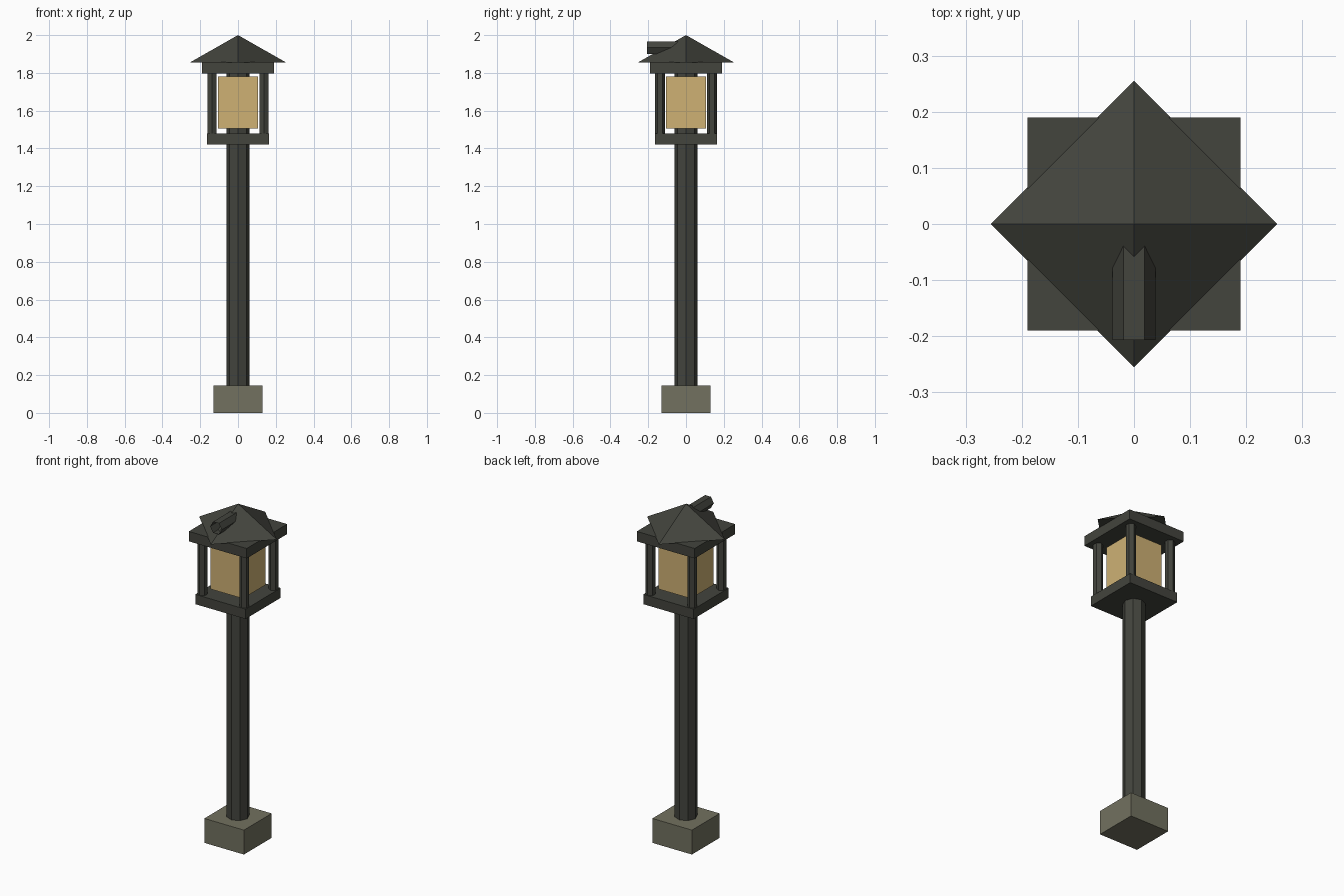
import bpy, math

if "Cube" in bpy.data.objects:
    bpy.data.objects.remove(bpy.data.objects["Cube"])


def material(name, rgb):
    m = bpy.data.materials.new(name)
    m.diffuse_color = (*rgb, 1)
    m.use_nodes = True
    m.node_tree.nodes["Principled BSDF"].inputs["Base Color"].default_value = m.diffuse_color
    return m


IRON = material("dark iron", (0.056, 0.058, 0.047))
STONE = material("grey stone", (0.168, 0.165, 0.115))
GLOW = material("amber glass", (0.62, 0.44, 0.175))


def box(name, half, z0, z1, mat):
    bpy.ops.mesh.primitive_cube_add(size=1, location=(0, 0, (z0 + z1) / 2))
    ob = bpy.context.object
    ob.name = name
    ob.scale = (2 * half, 2 * half, z1 - z0)
    ob.data.materials.append(mat)


def prism(name, sides, r, length, loc, mat, rot=(0, 0, 0), cap='NGON'):
    bpy.ops.mesh.primitive_cylinder_add(vertices=sides, radius=r, depth=length,
                                        end_fill_type=cap, location=loc, rotation=rot)
    ob = bpy.context.object
    ob.name = name
    ob.data.materials.append(mat)


# stone footing and the pole, which runs up through the lantern
box("footing", 0.13, 0, 0.145, STONE)
prism("pole", 8, 0.062, 1.70, (0, 0, 0.97), IRON)

# lantern floor, glowing panel box and top plate
box("lantern_floor", 0.165, 1.422, 1.48, IRON)
box("lamp_glass", 0.106, 1.505, 1.78, GLOW)
box("top_plate", 0.19, 1.798, 1.857, IRON)

# four corner posts
for x in (-1, 1):
    for y in (-1, 1):
        prism("corner_post", 6, 0.027, 0.34, (x * 0.137, y * 0.137, 1.64), IRON)

# pyramid roof, corners pointing along the axes
bpy.ops.mesh.primitive_cone_add(vertices=4, radius1=0.255, radius2=0, depth=0.145,
                                location=(0, 0, 1.9275))
roof = bpy.context.object
roof.name = "roof"
roof.data.materials.append(IRON)

# open six-sided vent pipe through the front of the roof, flat side up
prism("vent_pipe", 6, 0.038, 0.207, (0, -0.1035, 1.934), IRON,
      (math.pi / 2, math.pi / 6, 0), 'NOTHING')
# turn the pipe about its own axis so its flat side is up
pipe = bpy.context.object
pipe.rotation_euler = (math.pi / 2, 0, 0)
for v in pipe.data.vertices:
    v.co.x, v.co.y = v.co.y, -v.co.x
